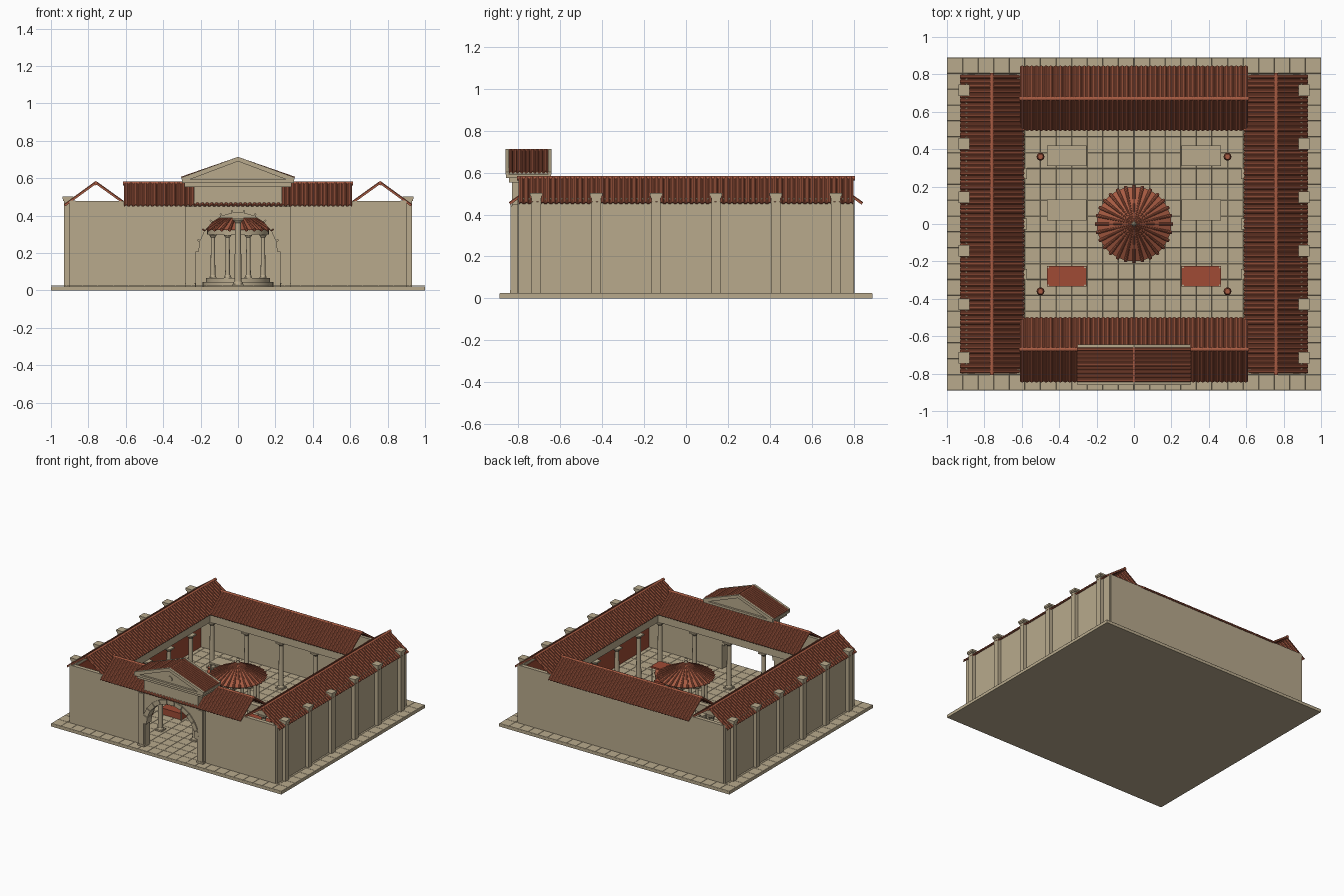
import bpy, bmesh, math
from mathutils import Vector, Matrix

if "Cube" in bpy.data.objects:
    bpy.data.objects.remove(bpy.data.objects["Cube"])


def material(name, col):
    m = bpy.data.materials.new(name)
    m.diffuse_color = (*col, 1)
    m.use_nodes = True
    m.node_tree.nodes["Principled BSDF"].inputs["Base Color"].default_value = m.diffuse_color
    return m


STONE = material("sandstone", (0.48, 0.40, 0.265))
TILE = material("terracotta_tile", (0.39, 0.105, 0.055))
RED = material("red_paint", (0.35, 0.07, 0.035))


def finish(bm, name, mat, solid=0.0, smooth=False):
    if not solid:
        bmesh.ops.recalc_face_normals(bm, faces=bm.faces)
    me = bpy.data.meshes.new(name)
    bm.to_mesh(me)
    bm.free()
    me.materials.append(mat)
    ob = bpy.data.objects.new(name, me)
    bpy.context.collection.objects.link(ob)
    if solid:
        s = ob.modifiers.new("thickness", 'SOLIDIFY')
        s.thickness, s.offset = solid, 0
    if smooth:
        bpy.ops.object.select_all(action='DESELECT')
        ob.select_set(True)
        bpy.context.view_layer.objects.active = ob
        bpy.ops.object.shade_smooth_by_angle(angle=math.radians(40))
    return ob


def box(bm, x0, x1, y0, y1, z0, z1):
    m = Matrix.Translation(((x0 + x1) / 2, (y0 + y1) / 2, (z0 + z1) / 2))
    m = m @ Matrix.Diagonal((abs(x1 - x0), abs(y1 - y0), abs(z1 - z0), 1))
    bmesh.ops.create_cube(bm, size=1, matrix=m)


def rod(bm, p, q, r1, r2, n=12):
    p, q = Vector(p), Vector(q)
    d = q - p
    m = Matrix.Translation((p + q) / 2) @ d.to_track_quat('Z', 'Y').to_matrix().to_4x4()
    bmesh.ops.create_cone(bm, cap_ends=True, segments=n, radius1=r1, radius2=r2,
                          depth=d.length, matrix=m)


def prism(bm, pts, y0, y1):
    """Extrude an (x, z) outline along y."""
    f = bm.faces.new([bm.verts.new((x, y0, z)) for x, z in pts])
    g = bmesh.ops.extrude_face_region(bm, geom=[f])
    bmesh.ops.translate(bm, vec=(0, y1 - y0, 0),
                        verts=[v for v in g['geom'] if isinstance(v, bmesh.types.BMVert)])


def column(bm, x, y, z0, z1, r):
    box(bm, x - r * 1.5, x + r * 1.5, y - r * 1.5, y + r * 1.5, z0, z0 + r * .6)
    rod(bm, (x, y, z0 + r * .6), (x, y, z0 + r * 1.3), r * 1.35, r * 1.1)
    rod(bm, (x, y, z0 + r), (x, y, z1 - r * 1.4), r, r * .82)
    rod(bm, (x, y, z1 - r * 1.4), (x, y, z1 - r * .6), r * .85, r * 1.4)
    box(bm, x - r * 1.5, x + r * 1.5, y - r * 1.5, y + r * 1.5, z1 - r * .6, z1)


def tiled_slope(bm, a, b, up, n):
    """Sheet with n half-round cover tiles from eave line a-b along vector up."""
    a, b, up = Vector(a), Vector(b), Vector(up)
    w = (b - a) / n
    nor = w.cross(up).normalized()
    if nor.z < 0:
        nor = -nor
    r = w.length * .34
    prof = []
    for i in range(n):
        c = a + w * (i + .5)
        prof.append(a + w * i)
        for k in range(6):
            t = math.pi * (1 - k / 5)
            prof.append(c + w.normalized() * r * math.cos(t) + nor * r * math.sin(t))
    prof.append(b)
    rows = [[bm.verts.new(p + o) for p in prof] for o in (Vector(), up)]
    for i in range(len(prof) - 1):
        bm.faces.new((rows[0][i], rows[0][i + 1], rows[1][i + 1], rows[1][i]))


# Plinth and paving slabs
bm = bmesh.new()
box(bm, -1, 1, -.89, .89, 0, .022)
finish(bm, "plinth", STONE)
bm = bmesh.new()
bmesh.ops.create_grid(bm, x_segments=24, y_segments=21, size=1,
                      matrix=Matrix.Translation((0, 0, .0225)) @ Matrix.Diagonal((1, .89, 1, 1)))
bmesh.ops.inset_individual(bm, faces=bm.faces[:], thickness=.002, depth=.0025)
finish(bm, "paving", STONE)

# Front wall with archway
R, SPRING = .225, .205
arch = [(R * math.cos(math.pi * i / 24), SPRING + R * math.sin(math.pi * i / 24)) for i in range(25)]
notch = [(R, .022)] + arch + [(-R, .022)]
bm = bmesh.new()
prism(bm, [(-.89, .022), (-.89, .478), (.89, .478), (.89, .022)] + notch, -.805, -.775)
finish(bm, "front_wall", STONE)

# Other outer walls
bm = bmesh.new()
box(bm, -.89, .89, .775, .805, .022, .478)
finish(bm, "back_wall", STONE)
bm = bmesh.new()
for s in (-1, 1):
    box(bm, s * .87, s * .902, -.8, .8, .022, .48)
finish(bm, "side_walls", STONE)
bm = bmesh.new()
for s in (-1, 1):
    box(bm, s * .864, s * .87, -.775, .775, .022, .46)
finish(bm, "painted_inner_panels", RED)

# Side pilasters with capitals
bm = bmesh.new()
for s in (-1, 1):
    for i in range(6):
        y = -.715 + .286 * i
        box(bm, s * .885, s * .93, y - .022, y + .022, .022, .478)
        box(bm, s * .883, s * .935, y - .026, y + .026, .478, .488)
        box(bm, s * .88, s * .938, y - .03, y + .03, .488, .502)
finish(bm, "side_pilasters", STONE)

# Portal surround, pilasters, arch stones
bm = bmesh.new()
prism(bm, [(-.28, .022), (-.28, .45), (-.235, .45), (-.235, .575),
           (.235, .575), (.235, .45), (.28, .45), (.28, .022)] + notch, -.83, -.77)
finish(bm, "portal", STONE)
bm = bmesh.new()
for s in (-1, 1):
    box(bm, s * .235, s * .278, -.837, -.82, .04, .44)
    box(bm, s * .228, s * .284, -.84, -.82, .022, .04)
box(bm, -.285, .285, -.845, -.66, .553, .577)
finish(bm, "portal_trim", STONE)
bm = bmesh.new()
for i in range(11):
    t0, t1 = (math.pi * (i + e) / 11 for e in (.04, .96))
    prism(bm, [(r * math.cos(t), SPRING + r * math.sin(t))
               for r, t in ((.21, t0), (.245, t0), (.245, t1), (.21, t1))], -.838, -.775)
finish(bm, "arch_stones", STONE)

# Pediment: tympanum, cornices, roof
bm = bmesh.new()
prism(bm, [(-.28, .585), (.28, .585), (0, .69)], -.845, -.66)
box(bm, -.3, .3, -.86, -.645, .575, .592)
for y0, y1 in ((-.862, -.845), (-.66, -.643)):
    prism(bm, [(-.302, .592), (-.302, .604), (0, .714), (.302, .604), (.302, .592), (.26, .592),
               (0, .69), (-.26, .592)], y0, y1)
rod(bm, (0, -.852, .625), (0, -.843, .625), .022, .022, 16)
finish(bm, "pediment", STONE)
bm = bmesh.new()
for s in (-1, 1):
    tiled_slope(bm, (s * .302, -.846, .599), (s * .302, -.659, .599), (-s * .302, 0, .105), 9)
finish(bm, "pediment_roof", TILE, .005)

# Gallery roofs
bm = bmesh.new()
for s in (-1, 1):
    tiled_slope(bm, (s * .925, -.8, .452), (s * .925, .8, .452), (-s * .165, 0, .12), 62)
    tiled_slope(bm, (s * .593, -.8, .452), (s * .593, .8, .452), (s * .167, 0, .12), 62)
    tiled_slope(bm, (-.61, s * .84, .45), (.61, s * .84, .45), (0, -s * .17, .12), 48)
    tiled_slope(bm, (-.61, s * .505, .45), (.61, s * .505, .45), (0, s * .165, .12), 48)
finish(bm, "gallery_roofs", TILE, .006)
bm = bmesh.new()
for s in (-1, 1):
    rod(bm, (s * .76, -.807, .573), (s * .76, .807, .573), .011, .011, 10)
    rod(bm, (-.615, s * .67, .571), (.615, s * .67, .571), .011, .011, 10)
rod(bm, (0, -.848, .705), (0, -.657, .705), .008, .008, 10)
finish(bm, "ridge_tiles", TILE, smooth=True)

# Gallery columns and beams
bm = bmesh.new()
for s in (-1, 1):
    for i in range(5):
        column(bm, -.6 + .3 * i, s * .535, .024, .388, .019)
    for y in (-.27, 0, .27):
        column(bm, s * .6, y, .024, .388, .019)
finish(bm, "gallery_columns", STONE, smooth=True)
bm = bmesh.new()
for s in (-1, 1):
    box(bm, -.622, .622, s * .515, s * .555, .388, .45)
    box(bm, s * .602, s * .64, -.555, .555, .388, .452)
finish(bm, "gallery_beams", STONE)

# Central round pavilion
bm = bmesh.new()
rod(bm, (0, 0, .022), (0, 0, .045), .19, .19, 32)
rod(bm, (0, 0, .045), (0, 0, .065), .17, .17, 32)
rod(bm, (0, 0, .3), (0, 0, .325), .165, .165, 32)
for i in range(8):
    t = math.tau * (i + .5) / 8
    column(bm, .145 * math.cos(t), .145 * math.sin(t), .065, .3, .013)
finish(bm, "pavilion_colonnade", STONE, smooth=True)
bm = bmesh.new()
rod(bm, (0, 0, .322), (0, 0, .432), .2, .006, 28)
for i in range(28):
    t = math.tau * i / 28
    c, s = math.cos(t), math.sin(t)
    rod(bm, (.205 * c, .205 * s, .323), (.012 * c, .012 * s, .43), .0095, .002, 8)
finish(bm, "pavilion_roof", TILE)
bm = bmesh.new()
rod(bm, (0, 0, .425), (0, 0, .445), .016, .008)
bmesh.ops.create_uvsphere(bm, u_segments=12, v_segments=8, radius=.011,
                          matrix=Matrix.Translation((0, 0, .453)))
rod(bm, (0, 0, .458), (0, 0, .476), .005, .001)
finish(bm, "pavilion_finial", STONE, smooth=True)

# Market stalls: posts and counters, with stone or red tops
frame, tops, cloth = bmesh.new(), bmesh.new(), bmesh.new()
for s in (-1, 1):
    for y, top in ((-.28, cloth), (.075, tops), (.365, tops)):
        x = s * .36
        for i in (-1, 1):
            for j in (-1, 1):
                rod(frame, (x + i * .098, y + j * .048, .022), (x + i * .098, y + j * .048, .192), .005, .005, 8)
        box(top, x - .105, x + .105, y - .055, y + .055, .178, .19)
        box(top, x - .09, x + .09, y - .035, y + .035, .022, .075)
finish(frame, "stall_posts", STONE)
finish(tops, "stone_stalls", STONE)
finish(cloth, "red_stalls", RED)

# Clay jars in the court corners
bm = bmesh.new()
prof = [(.022, .010), (.04, .015), (.07, .021), (.092, .018), (.108, .009), (.12, .015)]
for x in (-.5, .5):
    for y in (-.36, .36):
        for (z0, r0), (z1, r1) in zip(prof, prof[1:]):
            rod(bm, (x, y, z0), (x, y, z1), r0, r1)
finish(bm, "clay_jars", TILE, smooth=True)
